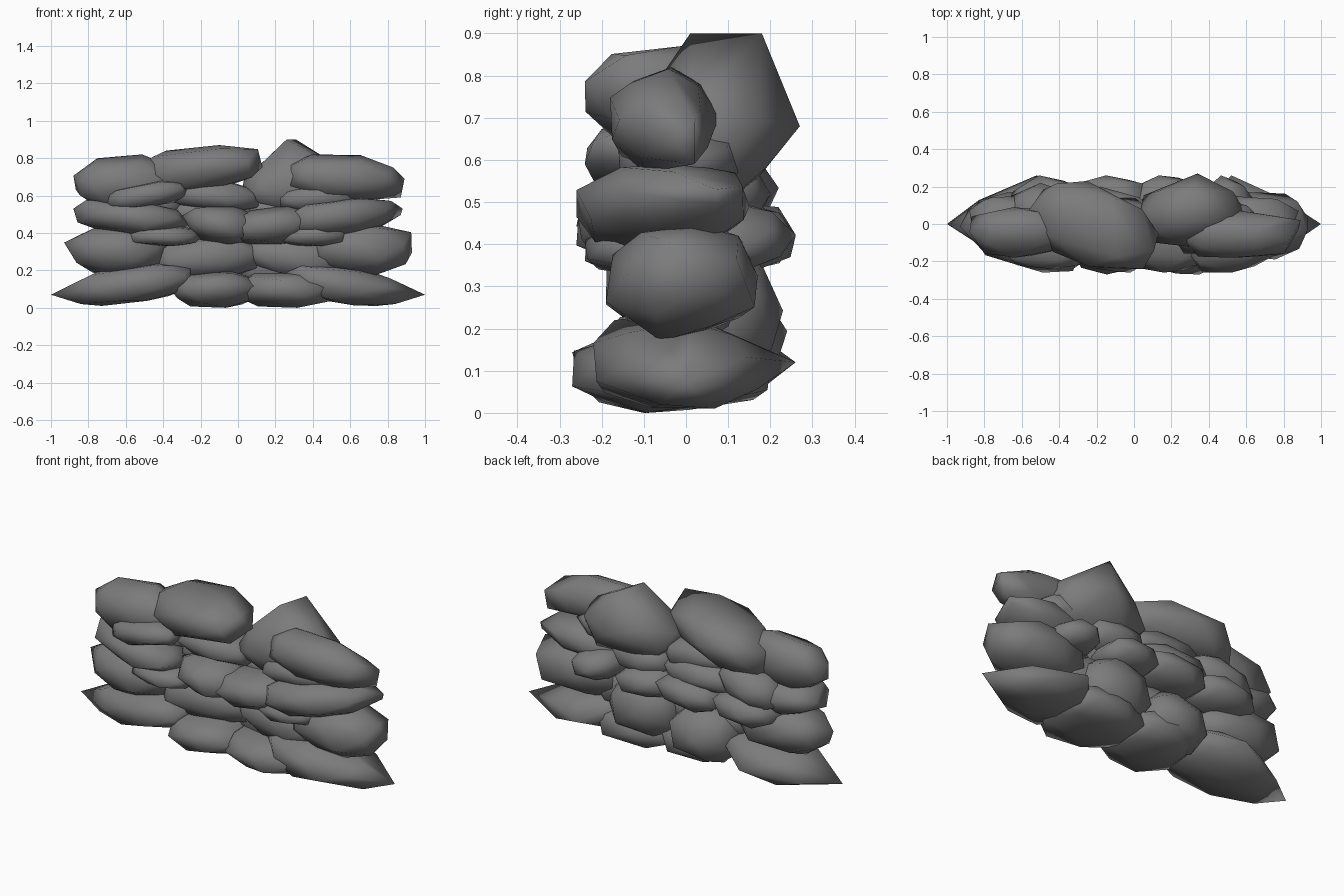
import bpy, bmesh, random
from math import pi, sqrt, sin, cos
from mathutils import Vector

random.seed(5)
if "Cube" in bpy.data.objects:
    bpy.data.objects.remove(bpy.data.objects["Cube"])

GREY = (0.2, 0.2, 0.2, 1)
stone_grey = bpy.data.materials.new("stone_grey")
stone_grey.use_nodes = True
stone_grey.diffuse_color = GREY
bsdf = stone_grey.node_tree.nodes["Principled BSDF"]
bsdf.inputs["Base Color"].default_value = GREY
bsdf.inputs["Roughness"].default_value = 0.9


def stone(name, xs, ys, zs, tilt=0.0, turn=0.0, tips=(), count=24):
    """Chunky hull of jittered points, fitted to the given spans, plus corner tips."""
    pts = []
    for i in range(count):
        h = 1 - 2 * (i + 0.5) / count
        r, a = sqrt(1 - h * h), i * pi * (3 - sqrt(5)) + 0.4
        p = Vector((r * cos(a), r * sin(a), h))
        p = Vector([abs(c) ** 0.88 * (1 if c > 0 else -1) for c in p])
        p *= random.uniform(0.9, 1.08)
        p.z += tilt * p.x
        p.y += turn * p.x
        pts.append(p)
    spans = (xs, ys, zs)
    low = [min(p[k] for p in pts) for k in range(3)]
    high = [max(p[k] for p in pts) for k in range(3)]
    bm = bmesh.new()
    for p in pts:
        bm.verts.new([s[0] + (p[k] - low[k]) / (high[k] - low[k]) * (s[1] - s[0])
                      for k, s in enumerate(spans)])
    for tip in tips:
        bm.verts.new(tip)
    hull = bmesh.ops.convex_hull(bm, input=bm.verts)
    loose = [v for v in hull["geom_interior"] if isinstance(v, bmesh.types.BMVert)]
    bmesh.ops.delete(bm, geom=loose, context="VERTS")
    bmesh.ops.recalc_face_normals(bm, faces=bm.faces)
    mesh = bpy.data.meshes.new(name)
    bm.to_mesh(mesh)
    bm.free()
    mesh.materials.append(stone_grey)
    mesh.shade_smooth()
    bpy.context.collection.objects.link(bpy.data.objects.new(name, mesh))


def course(name, ys, zs, spans, tilt=0.0):
    """Row of stones sharing depth and height."""
    for i, xs in enumerate(spans):
        stone(f"{name}_{i + 1}", xs, ys, zs, tilt * (1 if sum(xs) < 0 else -1))


# Matching stones at both ends of the wall
for side, s in (("right", -1), ("left", 1)):
    def ends(a, b):
        return sorted((s * a, s * b))
    stone(f"base_end_{side}", ends(0.24, 0.88), (-0.22, 0.17), (0.01, 0.24), tilt=-0.3 * s,
          turn=0.2 * s,
          tips=[(s, 0, 0.07), (s * 0.52, 0.26, 0.12), (s * 0.84, -0.06, 0.02)])
    stone(f"lower_end_{side}", ends(0.35, 0.93), (-0.19, 0.17), (0.17, 0.45))
    stone(f"middle_end_{side}", ends(0.26, 0.87), (-0.26, 0.15), (0.38, 0.59), tilt=0.25 * s,
          turn=0.35 * s, tips=[(s * 0.88, 0.07, 0.53)])
    stone(f"chink_front_{side}", ends(0.2, 0.6), (-0.24, 0.05), (0.33, 0.44))

# Base courses, the middle stones running through to the back
course("base_front", (-0.27, 0.2), (0.0, 0.2), [(-0.38, 0.12), (0.0, 0.53)])
stone("base_back_right", (-0.38, 0.03), (-0.1, 0.24), (0.04, 0.34))
stone("base_back_left", (-0.02, 0.42), (-0.1, 0.23), (0.06, 0.4))
course("lower_front", (-0.14, 0.12), (0.15, 0.39), [(-0.46, 0.14), (0.0, 0.58)], 0.2)

# Middle course, front and back
course("middle_front", (-0.26, 0.1), (0.34, 0.55), [(-0.3, 0.1), (-0.05, 0.44)], -0.15)
course("middle_back", (-0.08, 0.26), (0.33, 0.5),
       [(-0.68, -0.26), (-0.32, 0.08), (-0.02, 0.34), (0.33, 0.64)], 0.15)
course("middle_back_upper", (-0.08, 0.2), (0.42, 0.6), [(-0.38, 0.1), (0.02, 0.4)])
stone("slanted_back", (-0.68, -0.27), (-0.08, 0.22), (0.42, 0.66), tilt=0.3)

# Upper course
course("upper_filler", (-0.16, 0.14), (0.51, 0.68), [(-0.39, 0.13), (0.18, 0.68)], -0.2)
stone("upper_front_wedge", (-0.71, -0.27), (-0.24, 0.0), (0.52, 0.68), tilt=0.5)

# Capping stones
stone("cap_end_right", (-0.88, -0.33), (-0.18, 0.09), (0.54, 0.82))
stone("cap_end_left", (0.25, 0.88), (-0.18, 0.08), (0.57, 0.82), tilt=-0.2,
      tips=[(0.89, 0.02, 0.69), (0.87, 0.02, 0.59)])
stone("cap_slab", (-0.56, 0.13), (-0.24, 0.23), (0.61, 0.87), tilt=0.25, turn=-0.4,
      tips=[(-0.57, 0.05, 0.56)])
stone("cap_peak", (0.03, 0.58), (-0.12, 0.22), (0.5, 0.79),
      tips=[(0.26, 0.01, 0.9), (0.31, 0.18, 0.9), (0.34, 0.27, 0.68), (0.02, -0.06, 0.6)])
